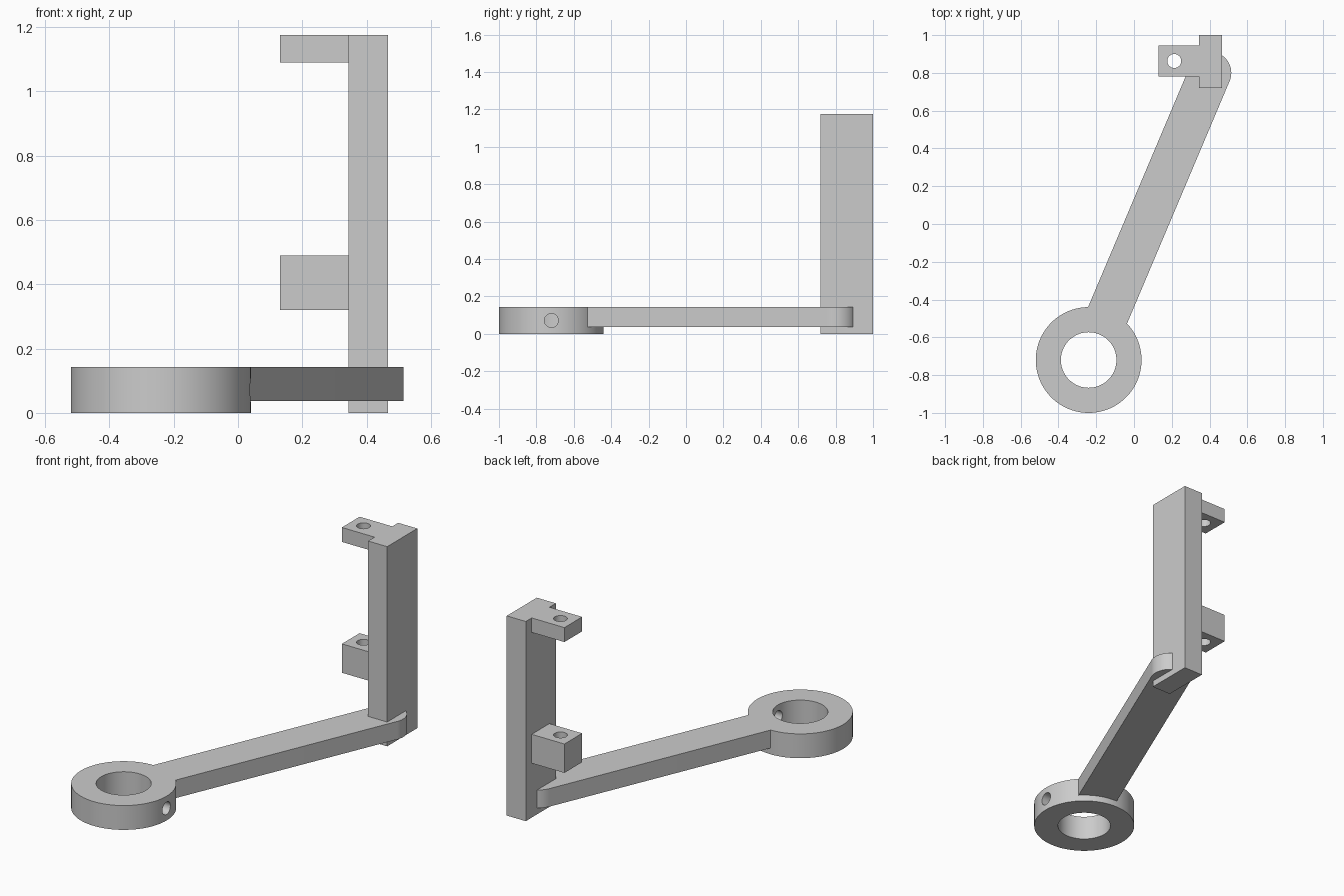
import bpy, bmesh, math
from mathutils import Vector

if "Cube" in bpy.data.objects:
    bpy.data.objects.remove(bpy.data.objects["Cube"])

grey = bpy.data.materials.new("plain grey")
grey.use_nodes = True
grey.diffuse_color = (0.6, 0.6, 0.6, 1)
grey.node_tree.nodes["Principled BSDF"].inputs["Base Color"].default_value = grey.diffuse_color


def prism(name, outline, z0, z1):
    """Extrude a counter-clockwise flat outline from z0 to z1."""
    bm = bmesh.new()
    low = [bm.verts.new((x, y, z0)) for x, y in outline]
    high = [bm.verts.new((x, y, z1)) for x, y in outline]
    bm.faces.new(low[::-1])
    bm.faces.new(high)
    n = len(outline)
    for i in range(n):
        j = (i + 1) % n
        bm.faces.new((low[i], low[j], high[j], high[i]))
    mesh = bpy.data.meshes.new(name)
    bm.to_mesh(mesh)
    bm.free()
    mesh.materials.append(grey)
    obj = bpy.data.objects.new(name, mesh)
    bpy.context.collection.objects.link(obj)
    return obj


def arc(center, radius, start=0, sweep=math.tau, steps=96):
    return [(center[0] + radius * math.cos(start + sweep * i / steps),
             center[1] + radius * math.sin(start + sweep * i / steps))
            for i in range(steps + (sweep < math.tau))]


def box(name, x0, x1, y0, y1, z0, z1):
    return prism(name, [(x0, y0), (x1, y0), (x1, y1), (x0, y1)], z0, z1)


def combine(target, other, operation):
    """Apply a boolean and discard the second object."""
    other.hide_render = True
    mod = target.modifiers.new(operation.lower(), 'BOOLEAN')
    mod.operation = operation
    mod.solver = 'EXACT'
    mod.object = other
    bpy.context.view_layer.objects.active = target
    bpy.ops.object.modifier_apply(modifier=mod.name)
    bpy.data.objects.remove(other)


hub = Vector((-0.24, -0.72))
tip = Vector((0.403, 0.80))
RING_R, BORE_R, PIN_R, ARM_R, TOP = 0.28, 0.147, 0.037, 0.112, 0.143

# Clamp ring with a bore and a set-screw hole on one side
ring = prism("clamp_ring", arc(hub, RING_R), 0, TOP)
combine(ring, prism("bore_cutter", arc(hub, BORE_R), -0.1, TOP + 0.1), 'DIFFERENCE')
screw = prism("screw_cutter", arc((0, 0), PIN_R, steps=48), 0, 0.4)
screw.rotation_euler.y = math.pi / 2
screw.location = (hub.x, hub.y, TOP / 2)
combine(ring, screw, 'DIFFERENCE')

# Slanted arm with a rounded far end, trimmed to the ring
along = (tip - hub).normalized()
side = Vector((along.y, -along.x)) * ARM_R
heading = math.atan2(side.y, side.x)
outline = [tuple(hub - side), tuple(hub + side)] + arc(tip, ARM_R, heading, math.pi, 48)
arm = prism("arm", outline, 0.037, TOP)
combine(arm, prism("ring_trim", arc(hub, RING_R), -0.1, TOP + 0.1), 'DIFFERENCE')

# Upright post with two drilled lugs
post = box("post", 0.343, 0.467, 0.72, 1.0, 0, 1.175)
for name, z0, z1 in (("lower_lug", 0.32, 0.49), ("upper_lug", 1.09, 1.175)):
    lug = box(name, 0.13, 0.40, 0.78, 0.945, z0, z1)
    hole = prism("lug_cutter", arc((0.213, 0.863), PIN_R, steps=48), z0 - 0.1, z1 + 0.1)
    combine(lug, hole, 'DIFFERENCE')
    combine(post, lug, 'UNION')

# Smooth the round walls, keep the edges crisp
for obj in (ring, arm, post):
    bpy.ops.object.select_all(action='DESELECT')
    obj.select_set(True)
    bpy.context.view_layer.objects.active = obj
    bpy.ops.object.shade_smooth_by_angle(angle=math.radians(30))
